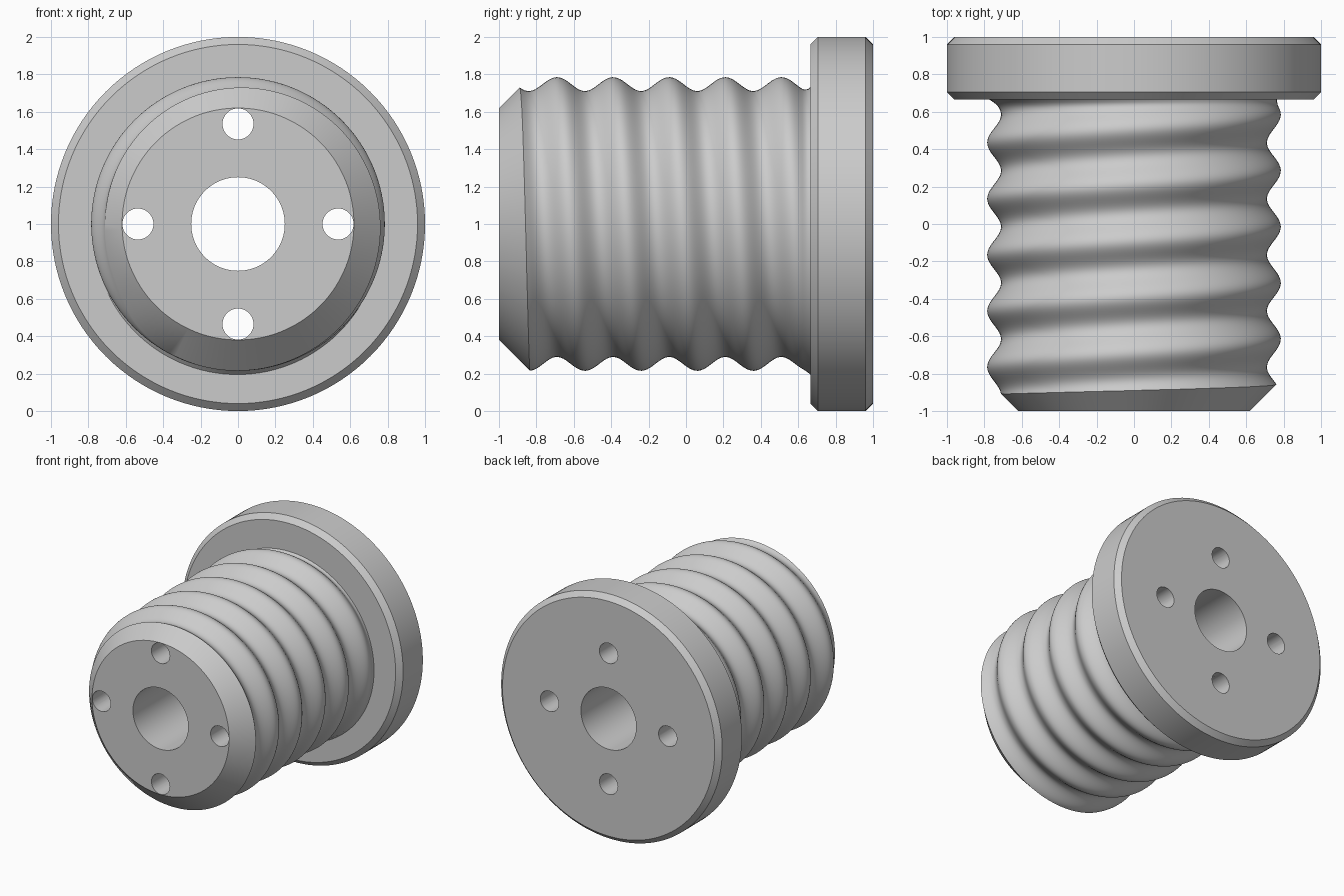
import bpy, bmesh, math

cube = bpy.data.objects.get("Cube")
if cube:
    bpy.data.objects.remove(cube, do_unlink=True)

SEGMENTS, ROWS = 128, 110
PITCH, CREST_START = 0.3, -0.69
FLANGE_Y = 0.665

grey = bpy.data.materials.new("plain grey")
grey.use_nodes = True
colour = (0.6, 0.6, 0.6, 1)
grey.diffuse_color = colour
grey.node_tree.nodes["Principled BSDF"].inputs["Base Color"].default_value = colour


def thread_radius(y, angle):
    """Rounded helical thread with a small fillet where it meets the flange."""
    turn = (y - CREST_START) / PITCH * math.tau - angle
    fillet = max(0, (y - 0.62) / (FLANGE_Y - 0.62))
    return 0.748 + 0.037 * math.cos(turn) + 0.02 * fillet ** 2


def chamfer_end(angle):
    """Where the 45 degree nose chamfer runs into the thread."""
    y = -1.0
    while 0.62 + y + 1 < thread_radius(y, angle):
        y += 0.0005
    return y


def section(angle):
    """Closed (radius, y) outline: nose, thread, flange and bore."""
    start = chamfer_end(angle)
    ys = [start + (FLANGE_Y - start) * i / ROWS for i in range(ROWS + 1)]
    return ([(0.25, -1), (0.62, -1)]
            + [(thread_radius(y, angle), y) for y in ys]
            + [(0.96, FLANGE_Y), (1, FLANGE_Y + 0.04), (1, 0.96), (0.96, 1), (0.25, 1)])


# Flanged bushing: the outline swept round the y axis
bm = bmesh.new()
rings = []
for s in range(SEGMENTS):
    a = math.tau * s / SEGMENTS          # from the top towards +x
    rings.append([bm.verts.new((r * math.sin(a), y, 1 + r * math.cos(a)))
                  for r, y in section(a)])
for s in range(SEGMENTS):
    here, after = rings[s], rings[(s + 1) % SEGMENTS]
    for i in range(len(here)):
        j = (i + 1) % len(here)
        bm.faces.new((here[i], here[j], after[j], after[i]))
bmesh.ops.recalc_face_normals(bm, faces=bm.faces)
mesh = bpy.data.meshes.new("threaded_bushing")
bm.to_mesh(mesh)
bm.free()
mesh.materials.append(grey)
bushing = bpy.data.objects.new("threaded_bushing", mesh)
bpy.context.collection.objects.link(bushing)

# Four bolt holes right through
for k in range(4):
    a = math.tau * k / 4
    bpy.ops.mesh.primitive_cylinder_add(
        vertices=48, radius=0.083, depth=2.4, rotation=(math.pi / 2, 0, 0),
        location=(0.535 * math.sin(a), 0, 1 + 0.535 * math.cos(a)))
    cutter = bpy.context.object
    cutter.name = f"bolt_hole_cutter_{k + 1}"
    cutter.data.materials.append(grey)
    cut = bushing.modifiers.new("bolt_hole", "BOOLEAN")
    cut.operation, cut.solver, cut.object = "DIFFERENCE", "EXACT", cutter
    cutter.hide_render = True

# Bake the holes, then remove the cutters
bpy.context.view_layer.update()
graph = bpy.context.evaluated_depsgraph_get()
bushing_mesh = bpy.data.meshes.new_from_object(bushing.evaluated_get(graph))
bushing.modifiers.clear()
bushing.data = bushing_mesh
for obj in [o for o in bpy.data.objects if o.name.startswith("bolt_hole_cutter")]:
    bpy.data.objects.remove(obj, do_unlink=True)

bpy.ops.object.select_all(action="DESELECT")
bushing.select_set(True)
bpy.context.view_layer.objects.active = bushing
bpy.ops.object.shade_smooth_by_angle(angle=math.radians(30))
